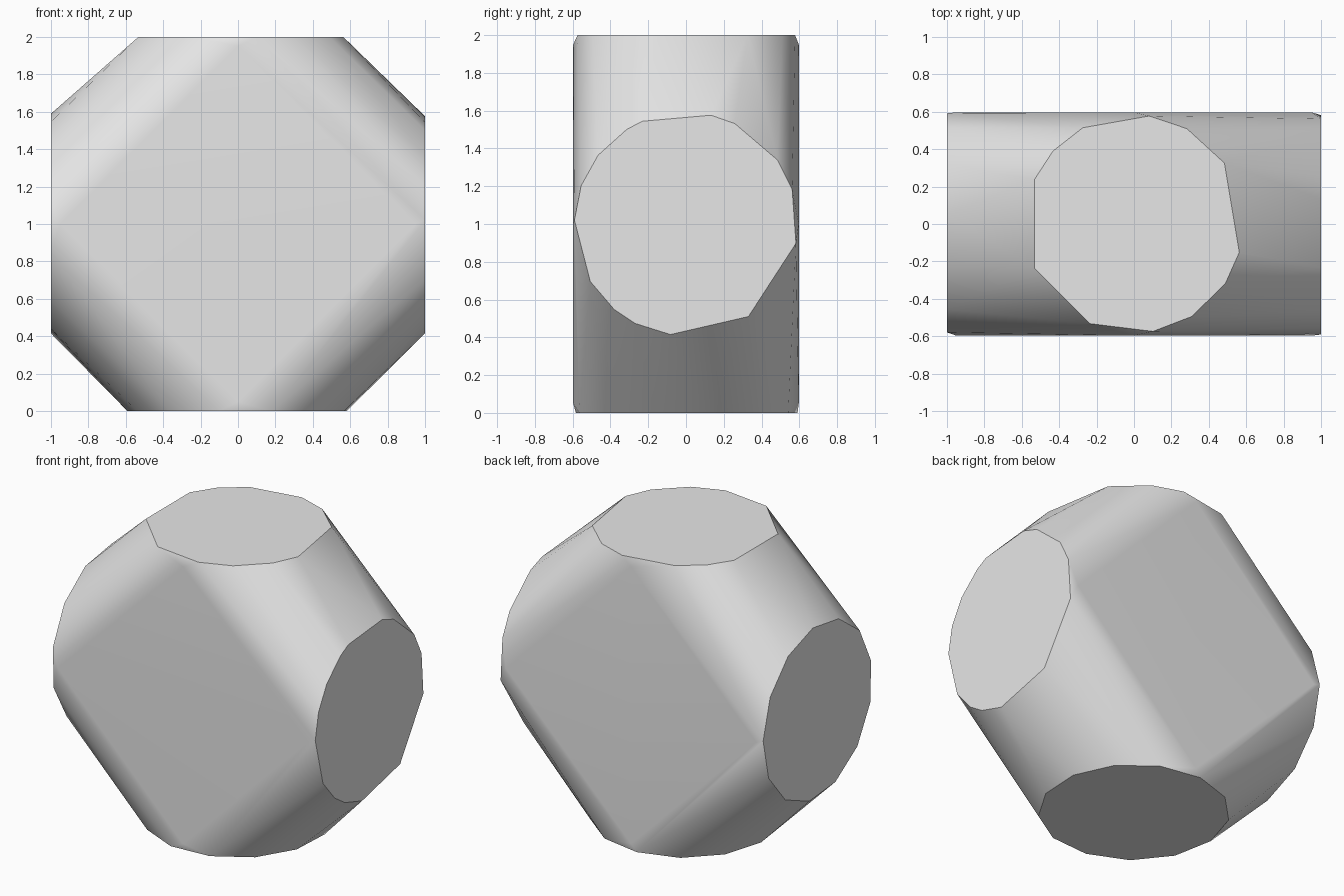
import bpy, bmesh
from math import cos, sin, radians
from mathutils import Vector

cube = bpy.data.objects.get("Cube")
if cube:
    bpy.data.objects.remove(cube, do_unlink=True)

# Plain grey material
grey = bpy.data.materials.new("light_grey")
grey.use_nodes = True
grey.diffuse_color = (0.8, 0.8, 0.8, 1)
grey.node_tree.nodes["Principled BSDF"].inputs["Base Color"].default_value = (0.8, 0.8, 0.8, 1)

X, Y, Z = Vector((1, 0, 0)), Vector((0, 1, 0)), Vector((0, 0, 1))
CENTRE = Z


def add_cap(bm, axis, u, v, angles, radius):
    """Rim of one flat round end, plus the widest points just behind it."""
    for a in angles:
        t = radians(a)
        bm.verts.new(CENTRE + axis + radius * (cos(t) * u + sin(t) * v))
    for side in (-1, 1):
        bm.verts.new(CENTRE + axis * 0.95 + Y * 0.597 * side)


# Four round ends of two crossed drums, wrapped in one convex skin
even = [i * 360 / 13 for i in range(13)]
bm = bmesh.new()
add_cap(bm, Z, X, Y, [82, 61, 34, -15, -33, -58, -80, -114, -156, 156, 138, 118], 0.583)
add_cap(bm, X, Y, Z, [178, 160, 142, 122, 113, 77, 64, 35, 18, -10, -56, -98, -117, -130, -149], 0.591)
add_cap(bm, -Z, X, Y, [a - 100 for a in even], 0.592)
add_cap(bm, -X, Y, Z, [a + 168 for a in even], 0.592)

hull = bmesh.ops.convex_hull(bm, input=bm.verts[:])
loose = [v for v in bm.verts if not v.link_faces]
bmesh.ops.delete(bm, geom=loose, context='VERTS')
bmesh.ops.dissolve_limit(bm, angle_limit=radians(0.5), verts=bm.verts[:], edges=bm.edges[:])
bmesh.ops.recalc_face_normals(bm, faces=bm.faces[:])

mesh = bpy.data.meshes.new("crossed_drum_body")
bm.to_mesh(mesh)
bm.free()
mesh.materials.append(grey)
body = bpy.data.objects.new("crossed_drum_body", mesh)
bpy.context.collection.objects.link(body)

# Smooth flanks with crisp cap rims
bpy.ops.object.select_all(action='DESELECT')
body.select_set(True)
bpy.context.view_layer.objects.active = body
bpy.ops.object.shade_smooth_by_angle(angle=radians(32))
weighted = body.modifiers.new("even_shading", 'WEIGHTED_NORMAL')
weighted.keep_sharp = True
